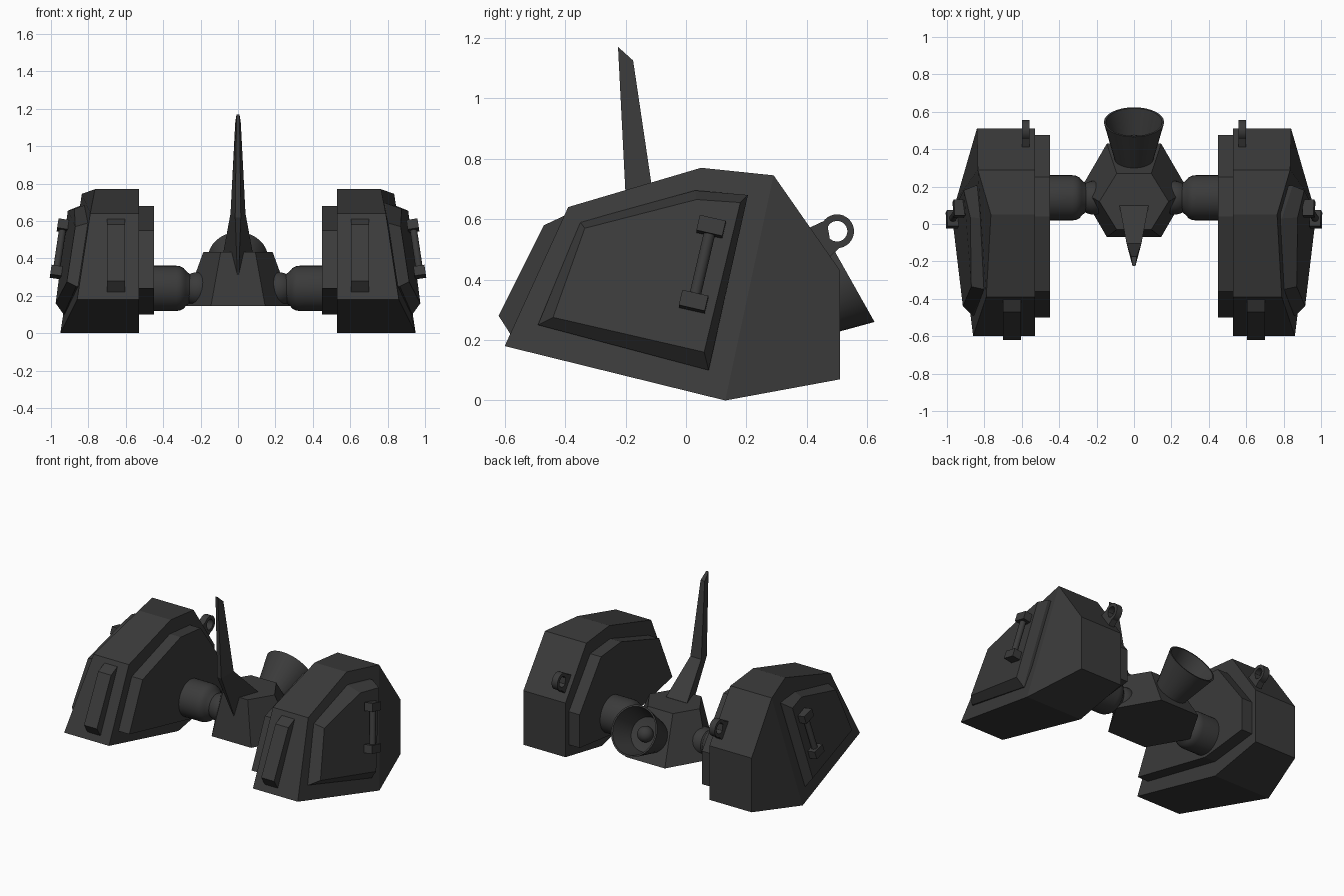
import bpy, bmesh, math
from mathutils import Vector

old = bpy.data.objects.get("Cube")
if old:
    bpy.data.objects.remove(old, do_unlink=True)

GREY = (0.043, 0.043, 0.043, 1)
mat = bpy.data.materials.new("dark grey")
mat.use_nodes = True
mat.diffuse_color = GREY
bsdf = mat.node_tree.nodes["Principled BSDF"]
bsdf.inputs["Base Color"].default_value = GREY
bsdf.inputs["Roughness"].default_value = 0.7


def finish(name, bm, mirror=False, smooth=False):
    bmesh.ops.recalc_face_normals(bm, faces=bm.faces)
    me = bpy.data.meshes.new(name)
    bm.to_mesh(me)
    bm.free()
    me.materials.append(mat)
    ob = bpy.data.objects.new(name, me)
    bpy.context.collection.objects.link(ob)
    if mirror:
        ob.modifiers.new("Mirror", 'MIRROR').use_mirror_merge = False
    if smooth:
        bpy.ops.object.select_all(action='DESELECT')
        ob.select_set(True)
        bpy.context.view_layer.objects.active = ob
        bpy.ops.object.shade_smooth_by_angle(angle=math.radians(35))
    return ob


def loft(name, rings, mirror=False, smooth=False, closed=False, end_faces=None):
    """Skin a row of equal-length point rings; end_faces splits the last cap."""
    bm = bmesh.new()
    vs = [[bm.verts.new(p) for p in r] for r in rings]
    n = len(vs[0])
    pairs = list(zip(vs, vs[1:])) + ([(vs[-1], vs[0])] if closed else [])
    for a, b in pairs:
        for i in range(n):
            j = (i + 1) % n
            bm.faces.new((a[i], a[j], b[j], b[i]))
    if not closed:
        bm.faces.new(vs[0])
        for f in end_faces or [range(n)]:
            bm.faces.new([vs[-1][i] for i in f])
    return finish(name, bm, mirror, smooth)


def circle(centre, axis, radius, n=32):
    axis = Vector(axis).normalized()
    u = axis.cross(Vector((0, 0, 1)) if abs(axis.z) < 0.9 else Vector((1, 0, 0))).normalized()
    v = axis.cross(u)
    return [Vector(centre) + radius * (math.cos(t) * u + math.sin(t) * v)
            for t in (2 * math.pi * i / n for i in range(n))]


def lathe(name, origin, axis, profile, **kw):
    """Turn (distance along axis, radius) pairs round an axis."""
    d = Vector(axis).normalized()
    return loft(name, [circle(Vector(origin) + d * t, d, r) for t, r in profile], **kw)


def at_x(x, yz):
    return [(x, y, z) for y, z in yz]


def ball(name, centre, radius, mirror=False):
    bm = bmesh.new()
    bmesh.ops.create_uvsphere(bm, u_segments=32, v_segments=16, radius=radius)
    bmesh.ops.translate(bm, verts=bm.verts, vec=centre)
    finish(name, bm, mirror, True)


# Side pods: flat inner side, outer side tilted and folded toward the rear
pod_yz = [(-.60, .18), (-.39, .64), (.05, .77), (.29, .745), (.51, .43), (.51, .07), (.13, 0)]
pod_x = [.86, .79, .765, .835, .84, .84, .95]
loft("pod", [at_x(.53, pod_yz), [(x, y, z) for x, (y, z) in zip(pod_x, pod_yz)]],
     mirror=True, end_faces=[(0, 1, 2, 3, 6), (3, 4, 5, 6)])

# Stepped plate on the inner side of each pod
inner_yz = [(-.50, .24), (-.36, .55), (.04, .68), (.25, .66), (.475, .36), (.475, .14), (.13, .10)]
loft("inner_plate", [at_x(.45, inner_yz), at_x(.56, inner_yz)], mirror=True)

# Bevelled armour panel on the outer side
panel_foot = [(.80, -.49, .25), (.74, -.35, .59), (.73, .03, .695), (.80, .205, .68), (.88, .075, .10)]
panel_base = [(.865, -.49, .25), (.80, -.35, .59), (.79, .03, .695), (.848, .205, .68), (.932, .075, .10)]
panel_top = [(.915, -.44, .275), (.87, -.335, .57), (.875, .035, .665), (.91, .18, .655), (.975, .06, .16)]
loft("outer_panel", [panel_foot, panel_base, panel_top], mirror=True)

# Raised rib on the sloping front of each pod
rib_yz = [(-.575, .21), (-.62, .28), (-.47, .58), (-.395, .615), (-.35, .55), (-.50, .22)]
loft("front_rib", [at_x(.605, rib_yz), at_x(.70, rib_yz)], mirror=True)

# Grab handle: bar between two blocks
low, high = Vector((.972, .025, .327)), Vector((.935, .083, .575))
bar = (high - low).normalized()
out = Vector((1, 0, .15)).normalized()
out = (out - bar * out.dot(bar)).normalized()
side = bar.cross(out)
for name, c in (("handle_lower_block", low), ("handle_upper_block", high)):
    rings = [[c + bar * h + out * a * .03 + side * b * .044
              for a, b in ((-1, -1), (1, -1), (1, 1), (-1, 1))] for h in (-.026, .026)]
    loft(name, rings, mirror=True)
lathe("handle_bar", low, bar, [(0, .019), ((high - low).length, .019)], mirror=True, smooth=True)

# Lifting lug on the rear slope: ring and foot
rx, ry, rz = .579, .50, .56
loft("lug_ring", [circle((rx + dx, ry, rz), (1, 0, 0), r)
                  for dx, r in ((-.021, .034), (-.021, .056), (.021, .056), (.021, .034))],
     mirror=True, smooth=True, closed=True)
lug_yz = [(.405, .57), (.465, .598), (.476, .535), (.51, .507), (.47, .47)]
loft("lug_foot", [at_x(rx - .021, lug_yz), at_x(rx + .021, lug_yz)], mirror=True)

# Arms joining the pods to the centre
lathe("arm", (.25, .14, .24), (1, 0, 0),
      [(0, .07), (.03, .095), (.04, .108), (.06, .118), (.08, .121), (.23, .121)],
      mirror=True, smooth=True)
ball("arm_ball", (.215, .14, .237), .09, mirror=True)

# Tapered six-sided hub
def hexagon(rx, y, ry, z):
    return [(sx * rx, y + sy * ry, z) for sx, sy in
            ((1, 0), (.5, 1), (-.5, 1), (-1, 0), (-.5, -1), (.5, -1))]

loft("hub", [hexagon(.29, .18, .25, .145), hexagon(.185, .12, .15, .435)])

# Hollow thruster cone leaning up at the rear, with a ball inside
axis = Vector((0, .87, .49)).normalized()
rim = Vector((0, .545, .40))
lathe("thruster", rim, axis,
      [(-.30, .085), (0, .161), (0, .150), (-.15, .108), (-.16, .06)], smooth=True)
ball("thruster_core", rim - axis * .135, .05)

# Tall fin: wedge foot rising into a thin blade
def fin_ring(front, back, wf, wb):
    return [(-wf, *front), (wf, *front), (wb, *back), (-wb, *back)]

loft("fin", [fin_ring((-.05, .31), (.10, .42), .002, .08),
             fin_ring((-.05, .32), (.10, .436), .004, .078),
             fin_ring((-.197, .62), (-.103, .64), .015, .04),
             fin_ring((-.225, 1.17), (-.175, 1.125), .008, .015)])
